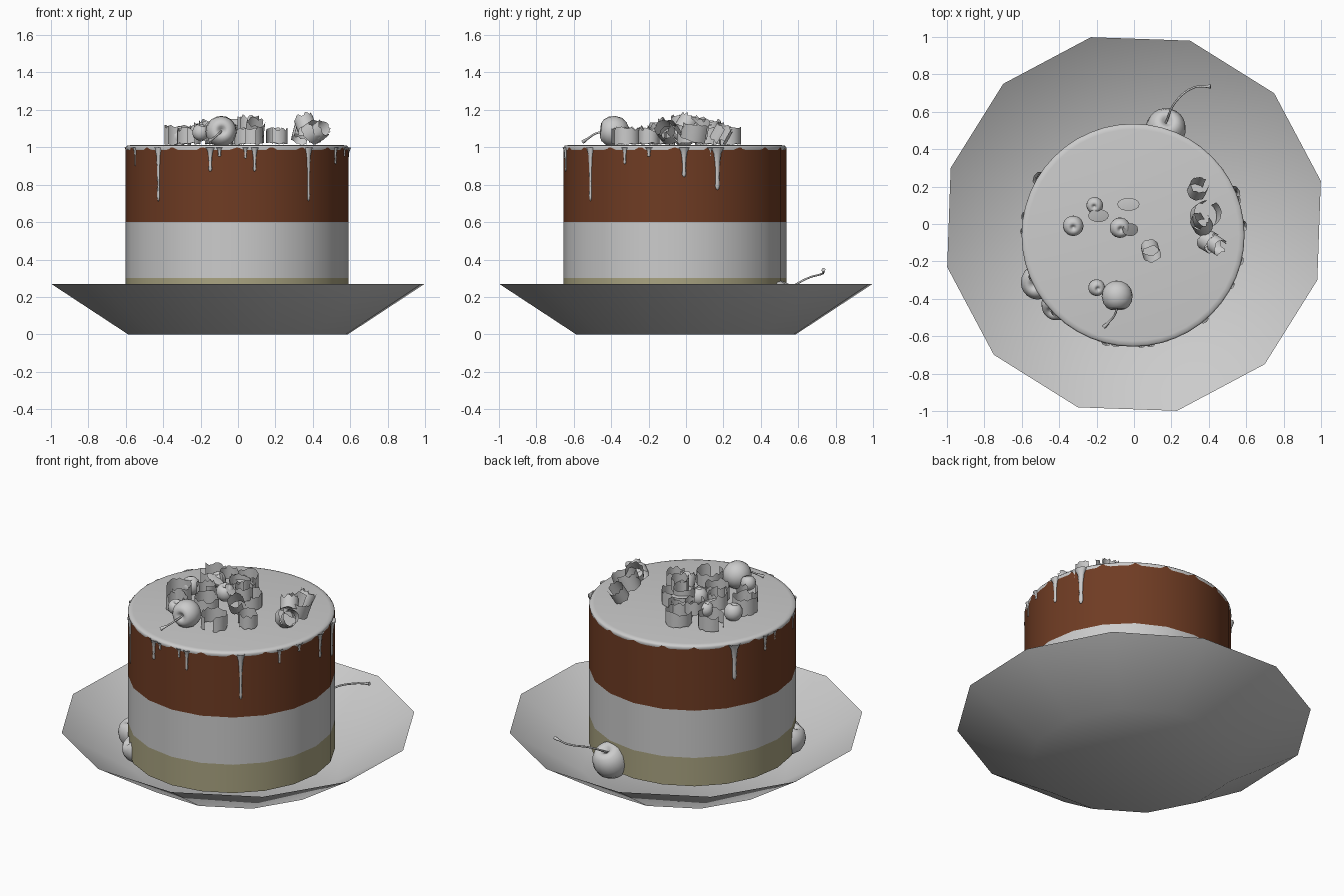
import bpy, bmesh, math, random
from mathutils import Vector, Matrix

if "Cube" in bpy.data.objects:
    bpy.data.objects.remove(bpy.data.objects["Cube"])

random.seed(4)
CX, CY, R = -0.005, -0.06, 0.596   # cake axis and radius


def material(name, color):
    m = bpy.data.materials.new(name)
    m.diffuse_color = color
    m.use_nodes = True
    m.node_tree.nodes["Principled BSDF"].inputs["Base Color"].default_value = m.diffuse_color
    return m


def finish(name, bm, mat=None, angle=40):
    bmesh.ops.remove_doubles(bm, verts=bm.verts, dist=1e-5)
    me = bpy.data.meshes.new(name)
    bm.to_mesh(me)
    bm.free()
    ob = bpy.data.objects.new(name, me)
    bpy.context.collection.objects.link(ob)
    if mat:
        me.materials.append(mat)
    bpy.ops.object.select_all(action='DESELECT')
    ob.select_set(True)
    bpy.context.view_layer.objects.active = ob
    bpy.ops.object.shade_smooth_by_angle(angle=math.radians(angle))
    return ob


def lathe(bm, profile, sides, matrix=Matrix(), start=0.0):
    """Revolve (radius, z) points around the local z axis."""
    rings = []
    for r, z in profile:
        if r == 0:
            rings.append([bm.verts.new(matrix @ Vector((0, 0, z)))] * sides)
        else:
            rings.append([bm.verts.new(matrix @ Vector((
                r * math.cos(start + math.tau * i / sides),
                r * math.sin(start + math.tau * i / sides), z))) for i in range(sides)])
    for a, b in zip(rings, rings[1:]):
        for i in range(sides):
            j = (i + 1) % sides
            vs = list(dict.fromkeys((a[i], a[j], b[j], b[i])))
            if len(vs) > 2:
                bm.faces.new(vs)


def turned(name, profile, sides, matrix=Matrix(), start=0.0, mat=None, angle=40):
    bm = bmesh.new()
    lathe(bm, profile, sides, matrix, start)
    bmesh.ops.recalc_face_normals(bm, faces=bm.faces)
    return finish(name, bm, mat, angle)


def aimed(pos, axis=(0, 0, 1)):
    return Matrix.Translation(pos) @ Vector(axis).to_track_quat('Z', 'Y').to_matrix().to_4x4()


# Plate: twelve-sided open dish with a thin wall
turned("plate", [(0, 0), (0.603, 0), (1.025, 0.27)], 12, start=math.radians(13))

# Cake layers
centre = Matrix.Translation((CX, CY, 0))
brown = material("chocolate", (0.16, 0.045, 0.017, 1))
cream = material("sponge", (0.40, 0.37, 0.22, 1))
turned("base_layer", [(0, 0.12), (R, 0.12), (R, 0.30)], 20, centre, mat=cream)
turned("middle_layer", [(R, 0.30), (R, 0.60)], 20, centre)
turned("top_layer", [(R, 0.60), (R, 1.0), (0, 1.0)], 20, centre, mat=brown)

# Icing disc with a soft rim
turned("icing", [(R - 0.004, 0.985), (R, 1.0), (R - 0.008, 1.009), (R - 0.03, 1.012), (0, 1.012)], 48,
       centre, angle=70)

# Icing drips: (angle, length, width)
drips = [(-math.acos((x - CX) / R), l, w) for x, l, w in (
    (-0.555, 0.10, 0.010), (-0.43, 0.29, 0.012), (-0.15, 0.13, 0.014), (-0.10, 0.05, 0.012),
    (0.04, 0.06, 0.010), (0.09, 0.13, 0.012), (0.38, 0.29, 0.013))]
drips += [(math.asin((y - CY) / R), l, w) for y, l, w in (
    (-0.33, 0.09, 0.011), (-0.20, 0.05, 0.013), (-0.01, 0.16, 0.016),
    (0.13, 0.05, 0.012), (0.17, 0.23, 0.020))]
drips += [(math.radians(149), 0.23, 0.020), (math.radians(170), 0.10, 0.012),
          (math.radians(178), 0.06, 0.010)]
bm = bmesh.new()
for a, l, w in drips:
    m = Matrix.Translation((CX + 0.99 * R * math.cos(a), CY + 0.99 * R * math.sin(a), 1.0))
    m = m @ Matrix.Rotation(a, 4, 'Z') @ Matrix.Diagonal((0.7, 1, 1, 1))
    lathe(bm, [(w * 2, 0), (w * 1.1, -0.15 * l), (w * 0.7, -0.4 * l), (w * 0.55, -0.7 * l),
               (w * 0.7, -0.9 * l), (w * 0.45, -0.97 * l), (0, -l)], 8, m)
bmesh.ops.recalc_face_normals(bm, faces=bm.faces)
finish("icing_drips", bm, angle=70)

# Cherries: spheres with a dimple facing the given axis
CHERRY = [(0, 0.55), (0.10, 0.62), (0.25, 0.80), (0.45, 0.87), (0.70, 0.74), (0.92, 0.42), (1, 0),
          (0.92, -0.42), (0.68, -0.74), (0.35, -0.93), (0, -1)]


def cherry(name, pos, r, axis=(0, 0, 1)):
    turned(name, [(a * r, b * r) for a, b in CHERRY], 20, aimed(pos, axis), angle=80)


cherry("front_cherry", (-0.09, -0.385, 1.085), 0.083, (0.05, -0.95, 0.1))
cherry("plate_cherry_back", (0.17, 0.51, 0.18), 0.108, (0.1, 0.45, 0.85))
cherry("plate_cherry_left", (-0.51, -0.31, 0.19), 0.095, (-0.3, -0.2, 0.9))
cherry("plate_cherry_front", (-0.41, -0.43, 0.16), 0.085, (-0.4, -0.5, 0.6))
for i, (x, y, z, r) in enumerate([(-0.21, 0.10, 1.085, 0.045), (-0.325, -0.01, 1.055, 0.055),
                                  (-0.075, -0.02, 1.085, 0.055), (-0.2, -0.34, 1.08, 0.045)]):
    cherry("small_cherry_%d" % i, (x, y, z), r, (0.1 * i - 0.1, -0.2, 1))


# Cherry stems: tapered curves with a thick tip
def stem(name, pts):
    cu = bpy.data.curves.new(name, 'CURVE')
    cu.dimensions = '3D'
    cu.bevel_depth = 0.007
    cu.bevel_resolution = 1
    cu.resolution_u = 5
    cu.use_fill_caps = True
    sp = cu.splines.new('BEZIER')
    sp.bezier_points.add(len(pts) - 1)
    for i, (bp, p) in enumerate(zip(sp.bezier_points, pts)):
        bp.co = p
        bp.handle_left_type = bp.handle_right_type = 'AUTO'
        bp.radius = 1.6 if i == len(pts) - 1 else 0.8
    bpy.context.collection.objects.link(bpy.data.objects.new(name, cu))


stem("plate_cherry_stem", [(0.17, 0.54, 0.24), (0.22, 0.65, 0.30), (0.32, 0.73, 0.325),
                           (0.37, 0.735, 0.335), (0.41, 0.735, 0.345)])
stem("front_cherry_stem", [(-0.09, -0.43, 1.085), (-0.10, -0.48, 1.075), (-0.13, -0.52, 1.05),
                           (-0.16, -0.55, 1.03)])


# Chocolate curls: thin ragged open bands, (position, radius, height, axis)
def curl(name, pos, r, h, axis=(0, 0, 1), sweep=5.6):
    bm = bmesh.new()
    m = aimed(pos, axis) @ Matrix.Rotation(random.uniform(0, 6.28), 4, 'Z')
    n = 22
    prev = None
    for i in range(n + 1):
        t = sweep * i / n
        rr = r * (0.88 + 0.12 * i / n)
        x, y = rr * math.cos(t), rr * math.sin(t)
        pair = [bm.verts.new(m @ Vector((x, y, -h / 2 + random.uniform(0, 0.012)))),
                bm.verts.new(m @ Vector((x, y, h / 2 + random.uniform(-0.012, 0.012))))]
        if prev:
            bm.faces.new((prev[0], pair[0], pair[1], prev[1]))
        prev = pair
    finish(name, bm, angle=60)


UP = (0, 0, 1)
curls = [
    ((-0.32, -0.13, 1.06), 0.075, 0.10, UP), ((-0.29, 0.16, 1.06), 0.080, 0.09, UP),
    ((-0.26, -0.24, 1.055), 0.065, 0.08, UP), ((-0.10, -0.17, 1.06), 0.075, 0.10, UP),
    ((-0.05, 0.12, 1.06), 0.075, 0.10, UP), ((-0.10, 0.22, 1.055), 0.080, 0.09, UP),
    ((0.06, -0.32, 1.055), 0.080, 0.09, UP), ((0.21, -0.20, 1.055), 0.060, 0.08, UP),
    ((0.07, 0.02, 1.06), 0.075, 0.09, UP), ((-0.18, -0.06, 1.075), 0.058, 0.10, UP),
    ((-0.02, 0.05, 1.12), 0.065, 0.08, UP), ((0.06, -0.03, 1.125), 0.055, 0.08, UP),
    ((-0.15, 0.13, 1.10), 0.060, 0.08, UP),
    # Tipped-over curls
    ((0.34, 0.19, 1.07), 0.052, 0.09, (0.2, 0.45, 0.8)),
    ((0.38, 0.05, 1.09), 0.078, 0.10, (0.25, 0.15, 0.9)),
    ((0.36, 0.00, 1.12), 0.055, 0.08, (-0.3, 0.5, 0.8)),
    ((0.40, -0.09, 1.08), 0.062, 0.07, (0.7, -0.4, 0.5)),
    ((0.44, -0.11, 1.09), 0.050, 0.06, (0.6, -0.4, 0.5)),
    ((0.09, -0.14, 1.10), 0.052, 0.08, (0.1, -0.45, 0.8)),
]
for i, (pos, r, h, axis) in enumerate(curls):
    curl("chocolate_curl_%02d" % i, pos, r, h, axis)

# Flat flakes lying on the curls
for i, (x, y, z, a) in enumerate([(-0.03, 0.105, 1.12, 0.1), (-0.19, 0.045, 1.11, 0.4),
                                  (-0.02, -0.03, 1.10, 0.8)]):
    m = Matrix.Translation((x, y, z)) @ Matrix.Rotation(a, 4, 'Y') @ Matrix.Diagonal((1, 0.58, 1, 1))
    turned("flake_%d" % i, [(0, -0.004), (0.06, 0), (0, 0.004)], 14, m)
